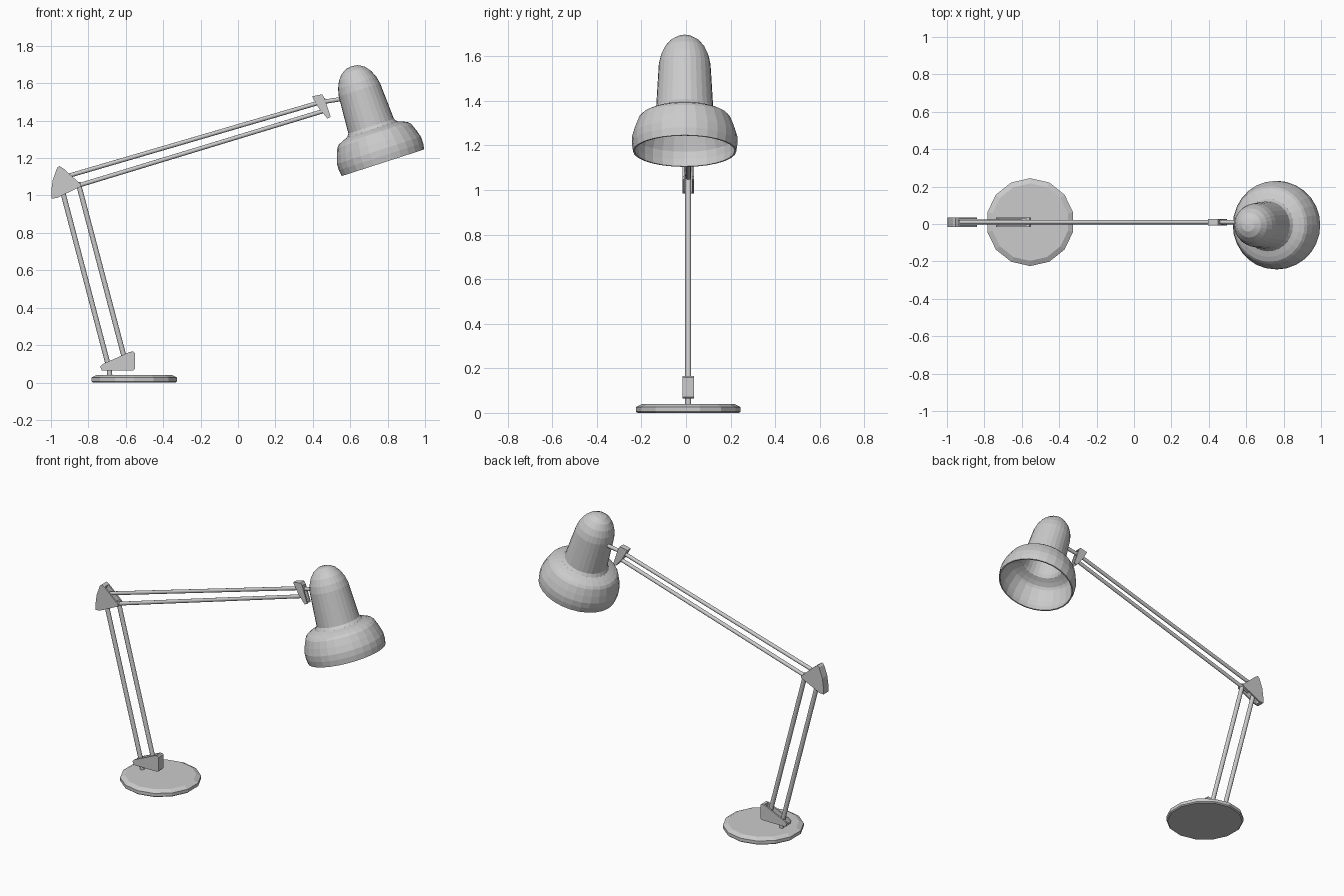
import bpy
import bmesh
from math import radians, pi
from mathutils import Vector, Matrix

cube = bpy.data.objects.get("Cube")
if cube:
    bpy.data.objects.remove(cube, do_unlink=True)

ARM_Y = 0.01


def add_object(name, bm):
    bmesh.ops.recalc_face_normals(bm, faces=bm.faces[:])
    mesh = bpy.data.meshes.new(name)
    bm.to_mesh(mesh)
    bm.free()
    obj = bpy.data.objects.new(name, mesh)
    bpy.context.collection.objects.link(obj)
    return obj


def lathe(name, profile, sides, location, tilt=0.0, turn=0.0):
    """Revolve an (r, z) profile around its own z axis."""
    bm = bmesh.new()
    verts = [bm.verts.new((r, 0, z)) for r, z in profile]
    edges = [bm.edges.new(pair) for pair in zip(verts, verts[1:])]
    bmesh.ops.spin(bm, geom=verts + edges, cent=(0, 0, 0), axis=(0, 0, 1),
                   angle=2 * pi, steps=sides)
    bmesh.ops.remove_doubles(bm, verts=bm.verts[:], dist=0.0005)
    obj = add_object(name, bm)
    obj.location = location
    obj.rotation_euler = (0, tilt, turn)
    return obj


def rod(name, start, end, radius, sides=12):
    """Straight bar between two (x, z) points in the arm plane."""
    a, b = (Vector((x, ARM_Y, z)) for x, z in (start, end))
    axis = b - a
    matrix = Matrix.Translation((a + b) / 2) @ axis.to_track_quat('Z', 'Y').to_matrix().to_4x4()
    bm = bmesh.new()
    bmesh.ops.create_cone(bm, cap_ends=True, segments=sides, radius1=radius,
                          radius2=radius, depth=axis.length, matrix=matrix)
    obj = add_object(name, bm)
    for poly in obj.data.polygons:
        poly.use_smooth = len(poly.vertices) == 4
    return obj


def add_plate(bm, outline, y0, y1):
    """Extrude an (x, z) outline from y0 to y1."""
    face = bm.faces.new([bm.verts.new((x, y0, z)) for x, z in outline])
    out = bmesh.ops.extrude_face_region(bm, geom=[face])
    moved = [v for v in out["geom"] if isinstance(v, bmesh.types.BMVert)]
    bmesh.ops.translate(bm, verts=moved, vec=(0, y1 - y0, 0))


def channel(name, cheek, spine, half, wall=0.009):
    """Folded bracket: two side cheeks joined by a spine."""
    bm = bmesh.new()
    add_plate(bm, cheek, ARM_Y - half, ARM_Y - half + wall)
    add_plate(bm, cheek, ARM_Y + half - wall, ARM_Y + half)
    add_plate(bm, spine, ARM_Y - half + wall, ARM_Y + half - wall)
    return add_object(name, bm)


# Weighted foot
lathe("base", [(0, 0), (0.228, 0), (0.235, 0.006), (0.235, 0.026),
               (0.207, 0.04), (0, 0.04)], 14, (-0.555, ARM_Y, 0), turn=pi / 2)
rod("base_pivot", (-0.685, 0.03), (-0.69, 0.1), 0.0135)

# Base bracket, open toward the rods
channel("base_bracket",
        [(-0.737, 0.085), (-0.728, 0.064), (-0.56, 0.064), (-0.552, 0.072),
         (-0.552, 0.158), (-0.56, 0.166), (-0.58, 0.163), (-0.725, 0.098)],
        [(-0.728, 0.064), (-0.56, 0.064), (-0.552, 0.072), (-0.552, 0.158),
         (-0.56, 0.166), (-0.575, 0.164), (-0.575, 0.075), (-0.728, 0.075)],
        0.025)

# Parallel rods of both arms
rod("lower_arm_rear_rod", (-0.94, 1.03), (-0.693, 0.09), 0.0135)
rod("lower_arm_front_rod", (-0.855, 1.07), (-0.602, 0.11), 0.0135)
rod("upper_arm_top_rod", (-0.93, 1.098), (0.47, 1.507), 0.0115)
rod("upper_arm_bottom_rod", (-0.9, 1.039), (0.465, 1.454), 0.0115)
rod("shade_stem", (0.44, 1.498), (0.55, 1.515), 0.0115)

# Elbow with a curved outer spine
channel("elbow_bracket",
        [(-0.955, 1.158), (-0.932, 1.143), (-0.84, 1.06), (-0.84, 1.048),
         (-0.97, 0.986), (-0.998, 0.984), (-0.998, 1.03), (-0.99, 1.085),
         (-0.967, 1.148)],
        [(-0.955, 1.158), (-0.938, 1.146), (-0.968, 1.08), (-0.976, 0.986),
         (-0.998, 0.984), (-0.998, 1.03), (-0.99, 1.085), (-0.967, 1.148)],
        0.025)

# Joint at the head end
channel("head_bracket",
        [(0.396, 1.53), (0.449, 1.541), (0.46, 1.525), (0.496, 1.42),
         (0.478, 1.411), (0.433, 1.465)],
        [(0.396, 1.53), (0.449, 1.541), (0.46, 1.525), (0.425, 1.515),
         (0.448, 1.472), (0.485, 1.425), (0.478, 1.411), (0.433, 1.465)],
        0.018, wall=0.007)

# Hollow bell shade with a thin wall
outer = [(0.232, 0), (0.237, 0.035), (0.236, 0.07), (0.224, 0.11),
         (0.208, 0.15), (0.196, 0.164), (0.17, 0.177), (0.14, 0.188),
         (0.128, 0.205), (0.122, 0.31), (0.116, 0.41), (0.107, 0.45),
         (0.09, 0.488), (0.066, 0.518), (0.035, 0.537), (0, 0.543)]
inner = [(max(r - 0.008, 0), z - (0.008 if z > 0.1 else 0)) for r, z in outer]
lathe("shade", outer + inner[::-1] + outer[:1], 28, (0.775, -0.006, 1.175),
      tilt=radians(-17.9))
